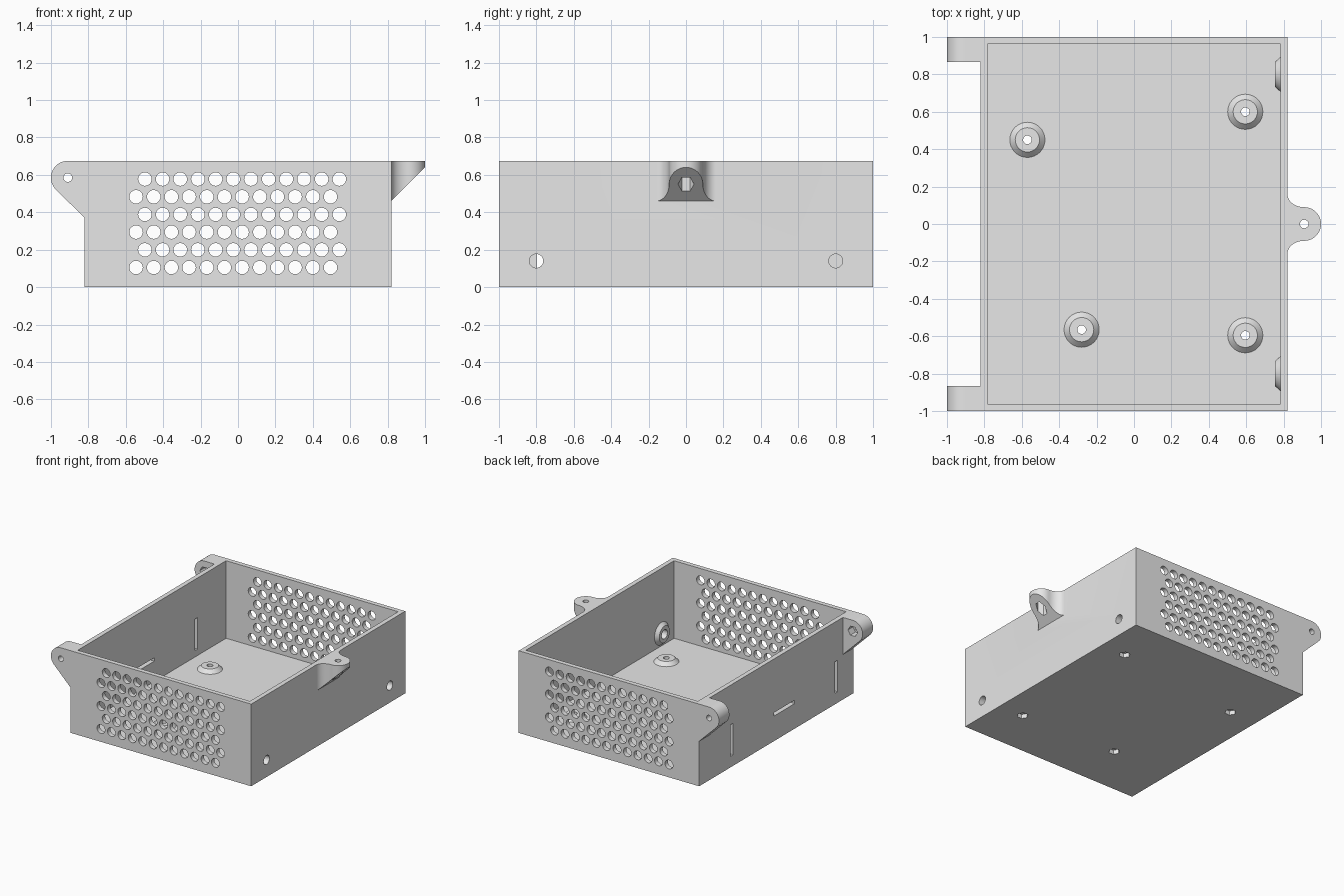
import bpy, bmesh
from math import sin, cos, pi

cube = bpy.data.objects.get("Cube")
if cube:
    bpy.data.objects.remove(cube, do_unlink=True)

W, D, H, T = 0.82, 1.0, 0.675, 0.038     # half width, half depth, height, wall
FLOOR, SCREW, NUT = 0.038, 0.023, 0.043

grey = bpy.data.materials.new("light_grey_plastic")
grey.use_nodes = True
grey.diffuse_color = (0.8, 0.8, 0.8, 1)
grey.node_tree.nodes["Principled BSDF"].inputs["Base Color"].default_value = (0.8, 0.8, 0.8, 1)


def arc(u, v, ru, rv, start, end, n):
    """Points on an elliptical arc, angles in degrees."""
    steps = [(start + (end - start) * i / n) * pi / 180 for i in range(n + 1)]
    return [(u + ru * cos(t), v + rv * sin(t)) for t in steps]


def ring(u, v, r, n=32):
    return arc(u, v, r, r, 0, 360, n)[:-1]


def rect(u0, u1, v0, v1):
    return [(u0, v0), (u1, v0), (u1, v1), (u0, v1)]


def loft(bm, axis, a, b, pts, pts_b=None):
    """Solid between one profile at a and another at b along an axis."""
    place = {"x": lambda u, v, w: (w, u, v),
             "y": lambda u, v, w: (u, w, v),
             "z": lambda u, v, w: (u, v, w)}[axis]
    lo = [bm.verts.new(place(u, v, a)) for u, v in pts]
    hi = [bm.verts.new(place(u, v, b)) for u, v in (pts_b or pts)]
    bm.faces.new(lo)
    bm.faces.new(hi)
    for i in range(len(lo)):
        j = (i + 1) % len(lo)
        bm.faces.new((lo[i], lo[j], hi[j], hi[i]))
    return lo, hi


def finish(bm, name):
    bmesh.ops.recalc_face_normals(bm, faces=bm.faces)
    mesh = bpy.data.meshes.new(name)
    bm.to_mesh(mesh)
    bm.free()
    mesh.materials.append(grey)
    obj = bpy.data.objects.new(name, mesh)
    bpy.context.collection.objects.link(obj)
    return obj


def combine(body, bm, operation):
    """Boolean the parts in bm into the body, then drop them."""
    tool = finish(bm, "tool")
    tool.hide_render = True
    mod = body.modifiers.new("cut", "BOOLEAN")
    mod.operation, mod.solver, mod.object = operation, "EXACT", tool
    bpy.ops.object.select_all(action="DESELECT")
    bpy.context.view_layer.objects.active = body
    body.select_set(True)
    bpy.ops.object.modifier_apply(modifier=mod.name)
    bpy.data.objects.remove(tool, do_unlink=True)


# Open tray
bm = bmesh.new()
loft(bm, "z", 0, H, rect(-W, W, -D, D))
body = finish(bm, "enclosure")
bm = bmesh.new()
loft(bm, "z", FLOOR, H + 0.1, rect(-W + T, W - T, -D + T, D - T))
combine(body, bm, "DIFFERENCE")

standoffs = [(-0.57, 0.45), (0.595, 0.6), (-0.28, -0.565), (0.595, -0.595)]
lug_x, ear_x, ear_z, R = 0.91, -0.91, 0.585, 0.09

# Standoffs, wall bosses, ears and side lug
bm = bmesh.new()
for x, y in standoffs:
    loft(bm, "z", FLOOR - 0.01, FLOOR, ring(x, y, 0.095))
    bmesh.ops.delete(bm, geom=list(bm.verts)[-64:], context="VERTS")
    loft(bm, "z", FLOOR - 0.004, 0.068, ring(x, y, 0.098), ring(x, y, 0.065))
for s in (-1, 1):
    loft(bm, "x", 0.755, W - T + 0.004, ring(s * 0.8, 0.14, 0.068), ring(s * 0.8, 0.14, 0.096))
    ear = [(-W + 0.02, H), *arc(ear_x, ear_z, R, R, 90, 225, 20),
           (-W, 0.37), (-W + 0.02, 0.37)]
    loft(bm, "y", s * 0.865, s * D, ear)
half = arc(lug_x, 0.16, R, 0.07, 180, 270, 12)[:-1] + arc(lug_x, 0, R, R, 90, 0, 14)
lug = half + [(x, -y) for x, y in half[-2::-1]]
lug = [(W - 0.02, 0.16)] + lug + [(W - 0.02, -0.16)]
under, _ = loft(bm, "z", 0.4, H, lug)
for v in under:                      # sloped underside
    v.co.z = v.co.x - 0.36
combine(body, bm, "UNION")

# Ventilation grid, side holes and cable tie slots
bm = bmesh.new()
pitch = 0.0945
for row in range(6):
    for col in range(12):
        x = -0.545 + col * pitch + (row % 2) * pitch / 2
        loft(bm, "y", -1.1, 1.1, ring(x, 0.105 + row * pitch, 0.036, 24))
for s in (-1, 1):
    loft(bm, "x", 0.7, 0.9, ring(s * 0.8, 0.14, 0.037))
for y, z, hy, hz in [(0.575, 0.22, 0.017, 0.13), (-0.78, 0.22, 0.017, 0.13),
                     (-0.105, 0.22, 0.135, 0.014)]:
    loft(bm, "x", -0.9, -0.7, rect(y - hy, y + hy, z - hz, z + hz))
combine(body, bm, "DIFFERENCE")

# Hexagonal nut pockets
bm = bmesh.new()
for x, y in standoffs:
    loft(bm, "z", -0.05, 0.035, ring(x, y, NUT, 6))
loft(bm, "z", 0.4, 0.63, [(lug_x + v, u) for u, v in ring(0, 0, NUT, 6)])
for s in (-1, 1):
    loft(bm, "y", s * 0.8, s * 0.93, ring(ear_x, ear_z, NUT, 6))
combine(body, bm, "DIFFERENCE")

# Screw holes
bm = bmesh.new()
for x, y in standoffs:
    loft(bm, "z", -0.05, 0.15, ring(x, y, SCREW, 20))
loft(bm, "z", 0.4, 0.8, ring(lug_x, 0, SCREW, 20))
loft(bm, "y", -1.1, 1.1, ring(ear_x, ear_z, SCREW, 20))
combine(body, bm, "DIFFERENCE")

bpy.ops.object.shade_smooth_by_angle(angle=pi / 6)
